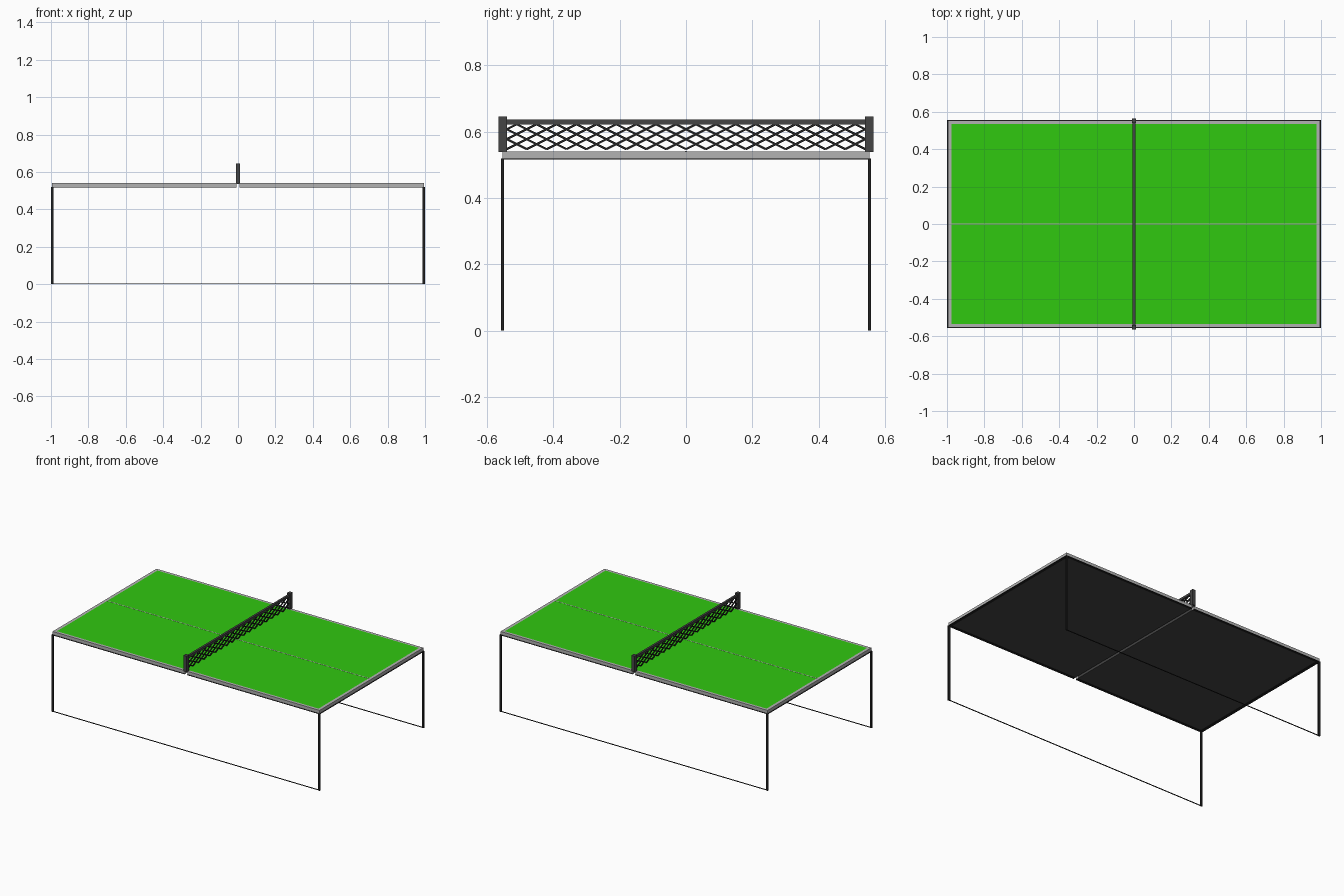
import bpy, bmesh, math
from mathutils import Matrix, Vector

if "Cube" in bpy.data.objects:
    bpy.data.objects.remove(bpy.data.objects["Cube"])


def material(name, r, g, b):
    m = bpy.data.materials.new(name)
    m.diffuse_color = (r, g, b, 1)
    m.use_nodes = True
    m.node_tree.nodes["Principled BSDF"].inputs["Base Color"].default_value = m.diffuse_color
    return m


GREEN = material("green", 0.03, 0.58, 0.005)
DARK = material("dark_metal", 0.06, 0.06, 0.06)
BLACK = material("black", 0.015, 0.015, 0.015)
LINE = material("line_grey", 0.45, 0.45, 0.45)


def finish(name, bm, mat):
    me = bpy.data.meshes.new(name)
    bm.to_mesh(me)
    bm.free()
    ob = bpy.data.objects.new(name, me)
    bpy.context.collection.objects.link(ob)
    if mat:
        me.materials.append(mat)
    return ob


def add_box(bm, lo, hi):
    lo, hi = Vector(lo), Vector(hi)
    size = hi - lo
    bmesh.ops.create_cube(bm, size=1, matrix=Matrix.Translation((lo + hi) / 2)
                          @ Matrix.Diagonal((*size, 1)))


def boxes(name, mat, *specs, mirror=(False, False)):
    bm = bmesh.new()
    for lo, hi in specs:
        add_box(bm, lo, hi)
    ob = finish(name, bm, mat)
    if any(mirror):
        mod = ob.modifiers.new("mirror", 'MIRROR')
        mod.use_axis = (mirror[0], mirror[1], False)
        mod.use_clip = False
        mod.use_mirror_merge = False
    return ob


GAP = 0.009            # half width of the slot between table halves
X, Y = 0.995, 0.553    # half length and half width
Z0, Z1 = 0.516, 0.54   # underside and playing height

# Playing surface spanning both halves
boxes("playing_surface", GREEN, ((-0.975, -0.535, 0.536), (0.975, 0.535, Z1)))

# Light rim around each half, leaving the centre slot open
boxes("table_rim", LINE,
      ((GAP, 0.535, 0.519), (X, Y, Z1)),
      ((0.975, -0.535, 0.519), (X, 0.535, Z1)),
      ((GAP, -Y, 0.519), (X, -0.535, Z1)), mirror=(True, False))
boxes("rim_bridge", LINE, ((-GAP, 0.535, 0.536), (GAP, Y, Z1)), mirror=(False, True))

# Dark underside panels and the frame edging them
boxes("underside_panel", DARK, ((GAP, -0.54, 0.518), (0.98, 0.54, 0.536)),
      mirror=(True, False))
boxes("underside_frame", BLACK,
      ((GAP, 0.54, Z0), (1.0, 0.557, 0.519)),
      ((GAP, -0.557, Z0), (1.0, -0.54, 0.519)),
      ((0.98, -0.54, Z0), (1.0, 0.54, 0.519)), mirror=(True, False))

# Centre line
boxes("centre_line", LINE, ((-0.975, -0.003, Z1), (0.975, 0.003, 0.5407)))

# Corner legs and the thin ground rails joining them lengthways
boxes("legs", BLACK, ((0.987, 0.548, 0), (1.0, 0.557, Z0)), mirror=(True, True))
boxes("ground_rails", BLACK, ((-0.987, 0.55, 0), (0.987, 0.555, 0.004)),
      mirror=(False, True))

# Net posts and top band
boxes("net_posts", DARK, ((-0.012, 0.539, 0.538), (0.012, 0.565, 0.646)),
      mirror=(False, True))
boxes("net_top_band", DARK, ((-0.007, -0.539, 0.622), (0.007, 0.539, 0.637)))

# Diamond mesh of crossing strands, clipped to the net rectangle
bm = bmesh.new()
W, ZB, ZT, PITCH, SLOPE = 0.54, 0.547, 0.624, 0.06, 0.5
run = (ZT - ZB) / SLOPE
start = -W - math.ceil(run / PITCH) * PITCH
for i in range(int((2 * W + 0.2) / PITCH) + 2):
    y0 = start + i * PITCH
    a, b = max(y0, -W), min(y0 + run, W)
    if b - a < 0.005:
        continue
    for s in (1, -1):
        p = Vector((0, s * a, ZB + (a - y0) * SLOPE))
        q = Vector((0, s * b, ZB + (b - y0) * SLOPE))
        d = q - p
        bmesh.ops.create_cube(
            bm, size=1,
            matrix=Matrix.Translation((p + q) / 2)
            @ Matrix.Rotation(math.atan2(d.z, d.y), 4, 'X')
            @ Matrix.Diagonal((0.006, d.length, 0.0065, 1)))
finish("net_mesh", bm, BLACK)
